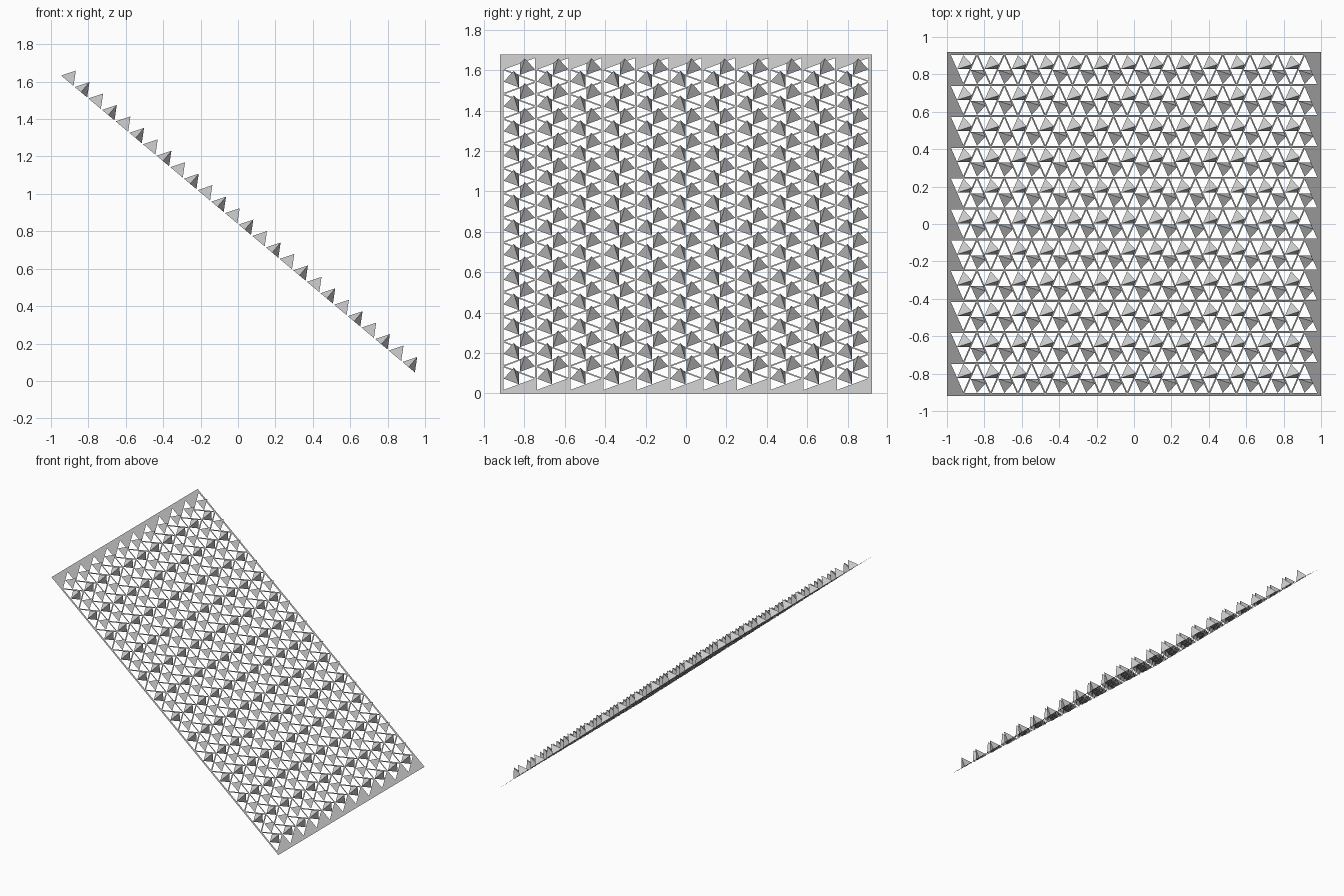
import bpy, bmesh, math
from mathutils import Matrix, Vector

if "Cube" in bpy.data.objects:
    bpy.data.objects.remove(bpy.data.objects["Cube"])

TILT = math.radians(40)
LENGTH = 2 / math.cos(TILT)      # panel length along the slope
WIDTH = 1.84
ROWS, PAIRS = 11, 13
P = 0.1906                       # side of a lattice triangle
H = P * math.sqrt(3) / 2
INSET = 0.005                    # half the width of a strut
U0 = -13.5 * P / 2
V0 = -ROWS * H / 2
PLACE = Matrix.Translation((0, 0, math.sin(TILT) * LENGTH / 2)) @ Matrix.Rotation(TILT, 4, 'Y')

grey = bpy.data.materials.new("light grey")
grey.use_nodes = True
colour = (0.6, 0.6, 0.6, 1)
grey.diffuse_color = colour
grey.node_tree.nodes["Principled BSDF"].inputs["Base Color"].default_value = colour


def add_face(bm, points):
    bm.faces.new([bm.verts.new(p) for p in points])


def finish(bm, name):
    bmesh.ops.remove_doubles(bm, verts=bm.verts, dist=0.0001)
    bmesh.ops.transform(bm, matrix=PLACE, verts=bm.verts)
    mesh = bpy.data.meshes.new(name)
    bm.to_mesh(mesh)
    bm.free()
    mesh.materials.append(grey)
    obj = bpy.data.objects.new(name, mesh)
    bpy.context.collection.objects.link(obj)


def lattice():
    """Corners of every triangle, counter-clockwise, alternating down and up."""
    for row in range(ROWS):
        v = V0 + row * H
        for i in range(PAIRS):
            u = U0 + i * P
            yield [Vector(c) for c in ((u, v + H, 0), (u + P / 2, v, 0), (u + P, v + H, 0))]
            yield [Vector(c) for c in ((u + P / 2, v, 0), (u + 1.5 * P, v, 0), (u + P, v + H, 0))]


sheet = bmesh.new()
spikes = bmesh.new()
shrink = 1 - 3 * INSET / H
for outer in lattice():
    centre = sum(outer, Vector()) / 3
    inner = [centre.lerp(c, shrink) for c in outer]
    mids = [(inner[k] + inner[(k + 1) % 3]) / 2 for k in range(3)]
    apex = centre + Vector((0, 0, (mids[0] - mids[1]).length * math.sqrt(2 / 3)))
    # Struts around the hole, then a tetrahedron hung between their midpoints
    for k in range(3):
        n = (k + 1) % 3
        add_face(sheet, (outer[k], outer[n], inner[n], inner[k]))
        add_face(spikes, (mids[k], mids[n], apex))
    add_face(spikes, mids[::-1])

# End margins beside each row
E = LENGTH / 2
for row in range(ROWS):
    v = V0 + row * H
    for s in (1, -1):
        a, b = (v, v + H) if s == 1 else (v + H, v)
        add_face(sheet, ((-s * E, a, 0), (s * (U0 + P / 2), a, 0),
                         (s * U0, b, 0), (-s * E, b, 0)) if s == 1 else
                 ((E, a, 0), (-U0 - P / 2, a, 0), (-U0, b, 0), (E, b, 0)))

# Long side margins
for s in (1, -1):
    add_face(sheet, [(s * u, s * v, 0) for u, v in
                     ((-E, V0), (-E, -WIDTH / 2), (E, -WIDTH / 2), (E, V0))])

finish(sheet, "perforated_panel")
finish(spikes, "tetrahedron_spikes")
